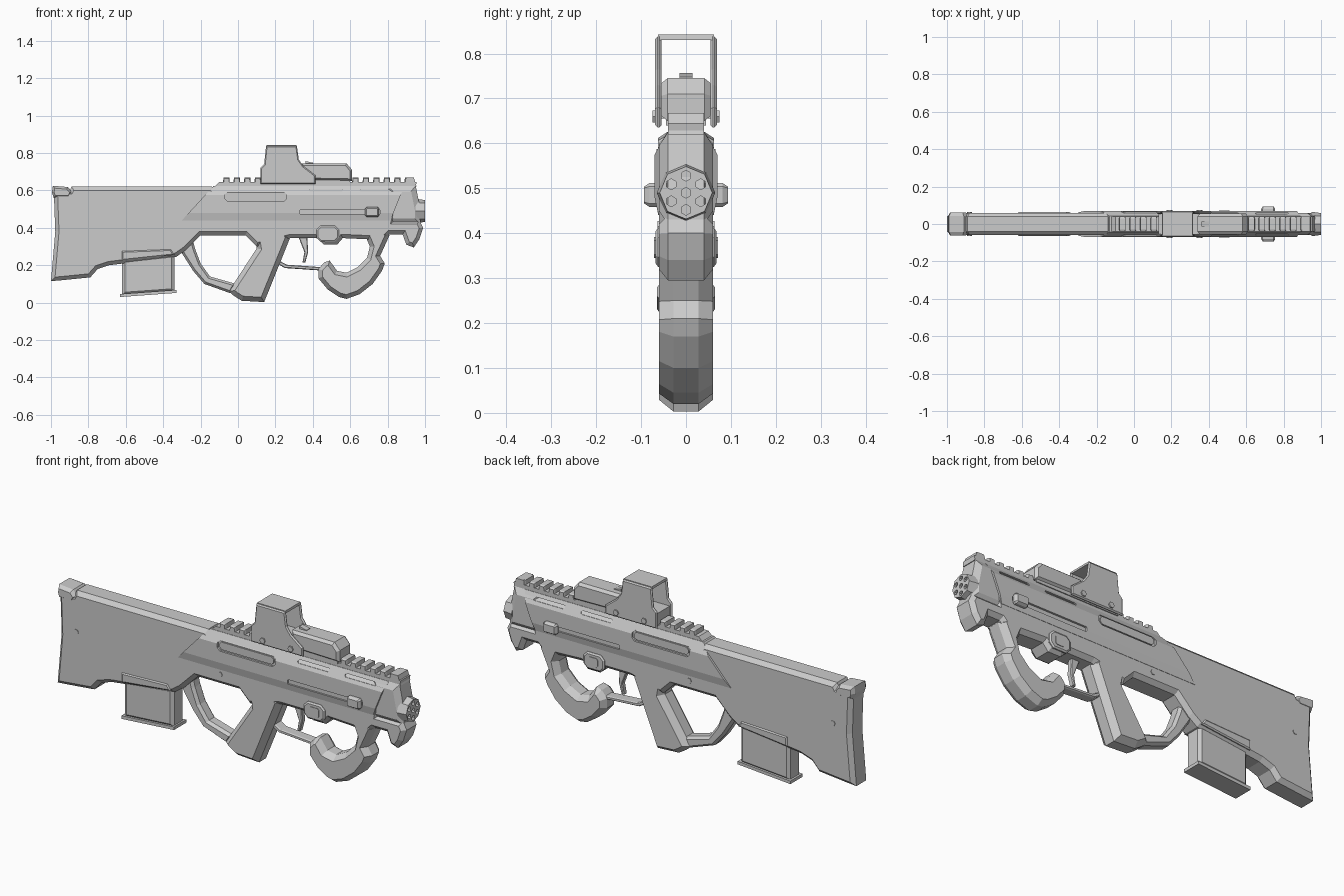
import bpy, bmesh, math
from mathutils import Vector

old = bpy.data.objects.get("Cube")
if old:
    bpy.data.objects.remove(old)

grey = bpy.data.materials.new("light_grey")
grey.use_nodes = True
GREY = (0.6, 0.6, 0.6, 1)
grey.diffuse_color = GREY
grey.node_tree.nodes["Principled BSDF"].inputs["Base Color"].default_value = GREY


def prism(name, pts, y0, y1, inset=0, depth=0, shape=None):
    """Side profile (x, z) extruded from y0 to y1, with optional chamfered caps."""
    bm = bmesh.new()
    near = [bm.verts.new((x, y0 + depth, z)) for x, z in pts]
    far = [bm.verts.new((x, y1 - depth, z)) for x, z in pts]
    caps = [bm.faces.new(near), bm.faces.new(far[::-1])]
    for i in range(len(pts)):
        j = (i + 1) % len(pts)
        bm.faces.new((near[i], far[i], far[j], near[j]))
    bmesh.ops.recalc_face_normals(bm, faces=bm.faces[:])
    if inset:
        for cap in caps:
            bmesh.ops.inset_region(bm, faces=[cap], thickness=inset, depth=depth,
                                   use_even_offset=True)
    if shape:
        shape(bm)
    mesh = bpy.data.meshes.new(name)
    bm.to_mesh(mesh)
    bm.free()
    mesh.materials.append(grey)
    obj = bpy.data.objects.new(name, mesh)
    bpy.context.collection.objects.link(obj)
    return obj


def sym(name, pts, half, inset=0, depth=0, shape=None):
    return prism(name, pts, -half, half, inset, depth, shape)


def pair(name, pts, y0, y1, inset=0, depth=0):
    prism("right_" + name, pts, -y1, -y0, inset, depth)
    prism("left_" + name, pts, y0, y1, inset, depth)


def box(x0, x1, z0, z1, c=0):
    if not c:
        return [(x0, z0), (x1, z0), (x1, z1), (x0, z1)]
    return [(x0 + c, z0), (x1 - c, z0), (x1, z0 + c), (x1, z1 - c),
            (x1 - c, z1), (x0 + c, z1), (x0, z1 - c), (x0, z0 + c)]


def ring(cx, cz, r, n, turn=0.0):
    return [(cx + r * math.cos(turn + math.tau * i / n),
             cz + r * math.sin(turn + math.tau * i / n)) for i in range(n)]


def cut(obj, cutter):
    cutter.hide_render = True
    cutter.display_type = 'WIRE'
    cutter.hide_set(True)
    mod = obj.modifiers.new("cut", 'BOOLEAN')
    mod.operation = 'DIFFERENCE'
    mod.solver = 'EXACT'
    mod.object = cutter


# Stock, body and chin
sym("body", [
    (-1, .115), (-.94, .12), (-.79, .135), (-.75, .18), (-.69, .2), (-.33, .245),
    (-.28, .28), (-.2, .36), (.04, .36), (.1, .3), (.28, .345), (.42, .345),
    (.46, .31), (.53, .31), (.56, .345), (.78, .335), (.81, .365), (.88, .365),
    (.9, .31), (.94, .295), (.97, .34), (.99, .4), (.97, .44), (.84, .44),
    (.88, .61), (-.13, .61), (-.14, .62), (-.89, .62), (-.9, .6), (-.985, .6),
    (-.977, .38)], .06, .02, .02)

# Butt cap
sym("butt_cap", [(-.995, .59), (-.99, .625), (-.91, .618), (-.885, .59), (-.9, .56),
                 (-.985, .56)], .062, .012, .02)

# Pistol grip
sym("grip", [(-.05, .06), (-.02, .035), (.02, .01), (.14, .003), (.28, .35),
             (.25, .4), (.08, .4), (.1, .29)], .06, .025, .032)

# Hooked fore grip
sym("fore_grip", [
    (.68, .36), (.705, .3), (.69, .24), (.64, .19), (.58, .16), (.53, .17),
    (.49, .225), (.46, .215), (.43, .18), (.43, .13), (.48, .07), (.54, .03),
    (.58, .02), (.65, .045), (.72, .1), (.77, .17), (.785, .21), (.76, .25),
    (.81, .36), (.78, .4), (.7, .4)], .06, .022, .032)

# Guards and trigger
sym("rear_guard", [(-.31, .28), (-.24, .17), (-.18, .1), (-.04, .05), (-.01, .1),
                   (-.15, .14), (-.2, .21), (-.23, .29), (-.24, .33)], .036, .012, .015)
sym("trigger_guard", [(.2, .215), (.25, .185), (.44, .172), (.44, .19), (.26, .203),
                      (.22, .225)], .028, .004, .006)
sym("trigger", [(.32, .36), (.37, .36), (.375, .27), (.36, .215), (.345, .215),
                (.355, .27)], .014, .004, .004)

# Magazine with base lip and raised well panels
sym("magazine", [(-.62, .04), (-.34, .06), (-.34, .26), (-.62, .23)], .045, .015, .012)
sym("magazine_base", [(-.63, .03), (-.33, .052), (-.33, .068), (-.63, .046)], .05)
pair("well_panel", [(-.62, .225), (-.34, .255), (-.36, .285), (-.62, .275)], .05, .065, .006, .005)


# Upper receiver: sides lean in at the top and towards the bottom seam
def receiver_shape(bm):
    for z in (.575, .48):
        bmesh.ops.bisect_plane(bm, geom=bm.verts[:] + bm.edges[:] + bm.faces[:],
                               plane_co=Vector((0, 0, z)), plane_no=Vector((0, 0, 1)))
    for v in bm.verts:
        if v.co.z > .6:
            v.co.y *= .6
        elif v.co.z < .45:
            v.co.y *= .88


receiver = sym("upper_receiver", [(-.3, .44), (.815, .44), (.89, .625), (-.13, .625)],
               .07, shape=receiver_shape)
cut(receiver, sym("port_cutter", box(-.07, .26, .54, .595, .015), .2))
cut(receiver, sym("handle_slot_cutter", box(.33, .76, .473, .497, .004), .2))
for i, x in enumerate((.38, .65)):
    cut(receiver, sym(f"vent_cutter_{i}", box(x, x + .18, .592, .608, .006), .2))
pair("port_cover", box(-.06, .25, .548, .587, .012), .05, .066)

# Nose block and muzzle
sym("nose", [(.8, .42), (.975, .42), (.975, .5), (.95, .625), (.8, .625)], .06, .03, .02)
muzzle = sym("muzzle", ring(0, .49, .065, 8, math.pi / 8 * 0), .1)
muzzle.data.vertices[0].co.y = 0
for v in muzzle.data.vertices:
    front = v.index < 8
    v.co.y = -1.0 if front else -.95
    if front:
        v.co.x *= .9
        v.co.z = .49 + (v.co.z - .49) * .9
muzzle.rotation_euler.z = math.pi / 2
holes = [(0, .49)] + ring(0, .49, .038, 6, math.pi / 6 + math.pi / 3)
for i, (u, w) in enumerate(holes):
    c = prism(f"bore_cutter_{i}", ring(u, w, .012, 6, math.pi / 6), -1.1, -.97)
    c.rotation_euler.z = math.pi / 2
    cut(muzzle, c)

# Charging handles
pair("charging_handle", box(.68, .755, .458, .512, .008), .055, .093, .008, .012)

# Selector blocks, each with a raised square
pair("selector", box(.42, .54, .325, .412, .022), .05, .068, .008, .006)
pair("selector_button", box(.455, .51, .345, .392, .008), .06, .071)

# Body pins
for x in (-.88, -.06):
    sym("pin", ring(x, .415, .014, 6), .063)

# Top rail with teeth
sym("rail_base", [(-.13, .615), (.95, .615), (.955, .645), (-.1, .645)], .04)
for start, count in ((-.08, 4), (.61, 6)):
    for i in range(count):
        x = start + i * .056
        sym("rail_tooth", [(x, .64), (x + .036, .64), (x + .034, .668), (x + .002, .668)],
            .04, .004, .01)
sym("front_rail_end", [(.9, .62), (.955, .62), (.94, .668), (.9, .668)], .04)

# Sight: foot, body, and open hood
sym("sight_foot", box(.13, .6, .64, .67), .045)
sym("sight_base", box(.13, .38, .655, .705), .056)
sym("sight_body", [(.34, .655), (.61, .65), (.61, .71), (.58, .745), (.34, .745)],
    .056, .012, .015)
sym("sight_knob", [(.36, .74), (.4, .74), (.4, .748), (.36, .757)], .014)
pair("hood_side", [(.12, .635), (.415, .635), (.415, .68), (.35, .73), (.325, .765),
                   (.315, .838), (.15, .838), (.14, .74), (.12, .72)], .054, .069, .006, .006)
sym("hood_top", [(.15, .83), (.315, .83), (.313, .842), (.152, .842)], .062)
for x in (.19, .35):
    pair("hood_screw", ring(x, .66, .015, 6), .06, .075)
